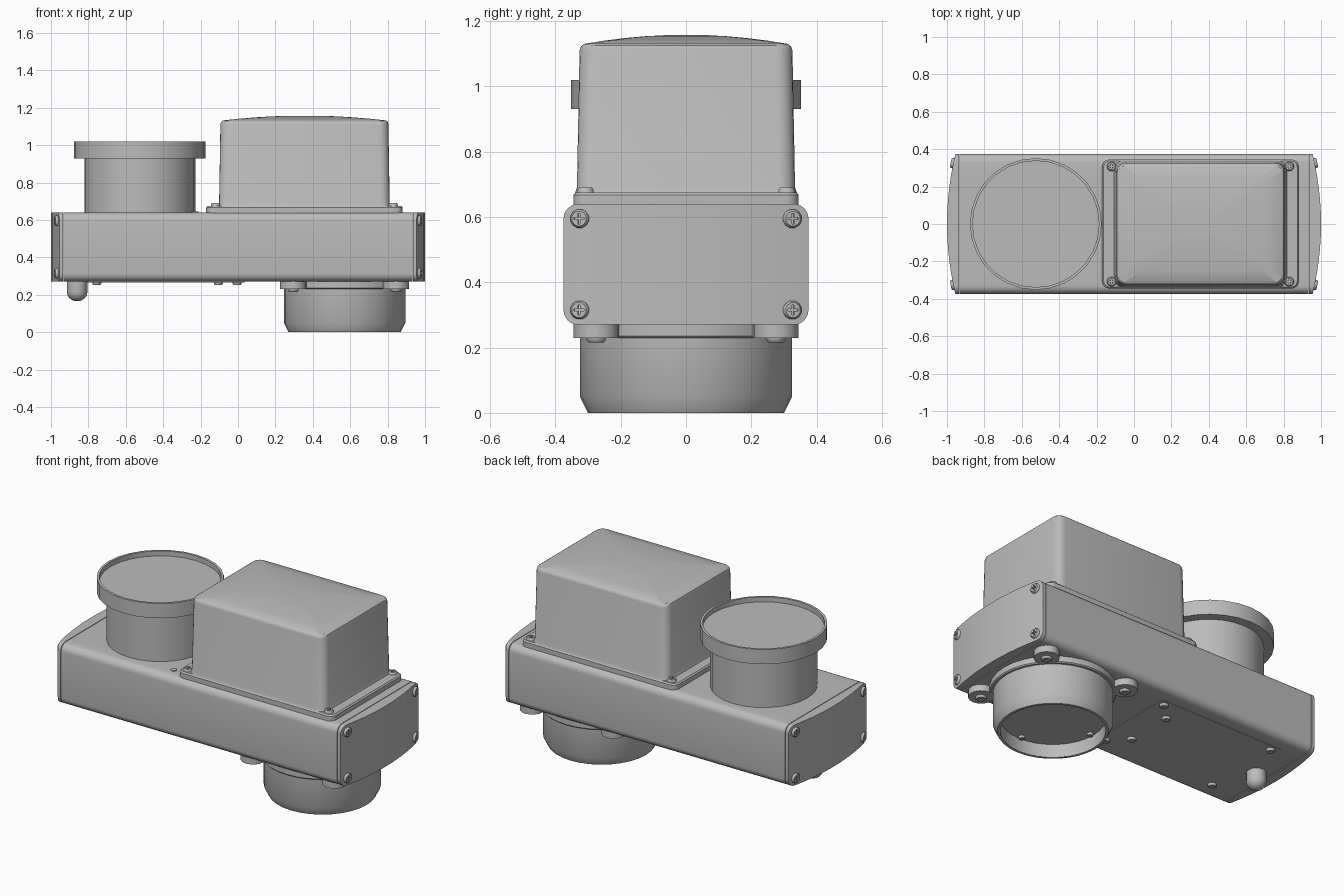
import bpy, bmesh, math
from math import cos, sin, pi
from mathutils import Vector

cube = bpy.data.objects.get("Cube")
if cube:
    bpy.data.objects.remove(cube, do_unlink=True)

grey = bpy.data.materials.new("housing grey")
grey.use_nodes = True
COLOUR = (0.5, 0.5, 0.5, 1)
grey.diffuse_color = COLOUR
grey.node_tree.nodes["Principled BSDF"].inputs["Base Color"].default_value = COLOUR


def finish(name, bm, angle=32):
    bmesh.ops.recalc_face_normals(bm, faces=bm.faces)
    mesh = bpy.data.meshes.new(name)
    bm.to_mesh(mesh)
    bm.free()
    mesh.materials.append(grey)
    obj = bpy.data.objects.new(name, mesh)
    bpy.context.collection.objects.link(obj)
    bpy.ops.object.select_all(action='DESELECT')
    obj.select_set(True)
    bpy.context.view_layer.objects.active = obj
    bpy.ops.object.shade_smooth_by_angle(angle=math.radians(angle))
    return obj


def loft(name, rings, angle=32):
    """Skin a stack of equal-length rings and close both ends."""
    bm = bmesh.new()
    loops = [[bm.verts.new(p) for p in ring] for ring in rings]
    n = len(loops[0])
    for a, b in zip(loops, loops[1:]):
        for i in range(n):
            j = (i + 1) % n
            bm.faces.new((a[i], a[j], b[j], b[i]))
    bm.faces.new(loops[0])
    bm.faces.new(loops[-1])
    return finish(name, bm, angle)


def lathe(name, cx, cy, profile, sides=28):
    return loft(name, [[(cx + r * cos(2 * pi * i / sides), cy + r * sin(2 * pi * i / sides), z)
                        for i in range(sides)] for r, z in profile])


def rounded_rect(cx, hx, hy, r, z, steps=5):
    pts = []
    for k, (sx, sy) in enumerate(((1, 1), (-1, 1), (-1, -1), (1, -1))):
        for i in range(steps + 1):
            a = (k + i / steps) * pi / 2
            pts.append((cx + sx * (hx - r) + r * cos(a), sy * (hy - r) + r * sin(a), z))
    return pts


# Long housing: section columns across y with rounded long edges
HALF_W, HALF_H, MID_Z, EDGE = 0.375, 0.185, 0.455, 0.045


def section():
    corner = [i * pi / 12 for i in range(7)]
    side = [(HALF_W - EDGE + EDGE * sin(a), HALF_H - EDGE + EDGE * cos(a)) for a in corner]
    flat = [(0.33 * i / 5, HALF_H) for i in range(-4, 5)]
    return [(-y, h) for y, h in reversed(side)] + flat + side


def slab(name, start, end):
    bm = bmesh.new()
    cols = []
    for y, h in section():
        cols.append([bm.verts.new((x(y), y, MID_Z + s * h))
                     for x, s in ((start, 1), (end, 1), (end, -1), (start, -1))])
    for a, b in zip(cols, cols[1:]):
        for i in range(4):
            j = (i + 1) % 4
            bm.faces.new((a[i], a[j], b[j], b[i]))
    bm.faces.new(cols[0])
    bm.faces.new(cols[-1])
    return finish(name, bm)


def bulge(y):
    return 0.955 + 0.045 * (1 - (y / HALF_W) ** 2)


slab("housing", lambda y: -0.932, lambda y: 0.932)
for s, side in ((1, "left"), (-1, "right")):
    slab(side + "_end_cap", lambda y: s * 0.936, lambda y: s * bulge(y))

# Tapered cover with a crowned top, on its mounting plate
CX = 0.355
loft("cover_plate", [rounded_rect(CX, 0.525, 0.345, 0.04, 0.63),
                     rounded_rect(CX, 0.525, 0.345, 0.04, 0.667),
                     rounded_rect(CX, 0.518, 0.338, 0.035, 0.675)])


def crowned(inset, scale=1, drop=0):
    ring = rounded_rect(CX, 0.449 - inset, 0.326 - inset, 0.05 - inset, 0)
    out = []
    for x, y, _ in ring:
        x, y = CX + (x - CX) * scale, y * scale
        z = 1.158 - 0.012 * ((x - CX) / 0.45) ** 2 - 0.02 * (y / 0.325) ** 2 - drop
        out.append((x, y, z))
    return out


loft("cover", [rounded_rect(CX, 0.465, 0.341, 0.055, 0.67),
               rounded_rect(CX, 0.456, 0.334, 0.05, 0.69),
               crowned(0, drop=0.018), crowned(0.004, drop=0.007), crowned(0.014)]
     + [crowned(0.014, s) for s in (0.8, 0.6, 0.4, 0.2)])

# Round port on top with a shallow dished rim
lathe("top_port", -0.525, 0, [(0.297, 0.63), (0.297, 0.93), (0.352, 0.93), (0.352, 1.02),
                              (0.338, 1.02), (0.338, 0.99)])

# Lower barrel, open underneath, with a lugged flange
LX = 0.57
lathe("lower_barrel", LX, 0, [(0.325, 0.28), (0.325, 0.05), (0.3, 0), (0.285, 0), (0.285, 0.08)], 32)
lathe("barrel_flange", LX, 0, [(0.343, 0.28), (0.343, 0.236), (0.337, 0.23)], 32)
diagonals = [(sx, sy) for sx in (1, -1) for sy in (1, -1)]
for sx, sy in diagonals:
    lathe("flange_lug", LX + 0.275 * sx, 0.275 * sy, [(0.07, 0.28), (0.07, 0.23)], 16)

# Underside access plate and rounded peg
loft("access_plate", [rounded_rect(-0.385, 0.42, 0.28, 0.01, z) for z in (0.275, 0.267)])
lathe("peg", -0.86, 0, [(0.055, 0.28), (0.055, 0.215)]
      + [(0.055 * cos(a), 0.215 - 0.05 * sin(a)) for a in (0.35, 0.7, 1.05, 1.35)], 16)

# Cross-head screw, one mesh shared by every fastener
def circle(r, z):
    return [(r * cos(a), r * sin(a), z) for a in (pi / 6 * i - pi / 12 for i in range(12))]


def cross(z, w=0.12, arm=0.55):
    pts = []
    for k in range(4):
        c, s = round(cos(k * pi / 2)), round(sin(k * pi / 2))
        pts += [(c * x - s * y, s * x + c * y, z) for x, y in ((arm, -w), (arm, w), (w, w))]
    return pts


screw_mesh = None


def screw(place, direction, r, h):
    """Put a screw head at place, facing direction, with radius r and height h."""
    global screw_mesh
    if screw_mesh is None:
        obj = loft("screw", [circle(1, -0.5), circle(1, 0.5), circle(0.8, 1), cross(1), cross(0.4)], 45)
        screw_mesh = obj.data
    else:
        obj = bpy.data.objects.new("screw", screw_mesh)
        bpy.context.collection.objects.link(obj)
    obj.location = place
    obj.rotation_euler = Vector(direction).to_track_quat('Z', 'Y').to_euler()
    obj.scale = (r, r, h)


UP, DOWN = (0, 0, 1), (0, 0, -1)
for sx, sy in diagonals:
    screw((CX + 0.475 * sx, 0.308 * sy, 0.675), UP, 0.026, 0.015)
    screw((LX + 0.275 * sx, 0.275 * sy, 0.23), DOWN, 0.03, 0.014)
    for z in (0.315, 0.595):
        screw((sx * 0.966, sy * 0.325, z), (sx, sy * 0.2, 0), 0.029, 0.014)
for sy in (1, -1):
    for x, y in ((-0.755, 0.245), (-0.005, 0.245), (-0.105, 0.145)):
        screw((x, y * sy, 0.268), DOWN, 0.025, 0.016)
for k in range(4):
    a = k * pi / 2
    screw((LX + 0.262 * cos(a), 0.262 * sin(a), 0.08), DOWN, 0.018, 0.014)

# Small flush plug on the housing top
lathe("top_plug", -0.23, -0.29, [(0.018, 0.63), (0.018, 0.644)], 12)
